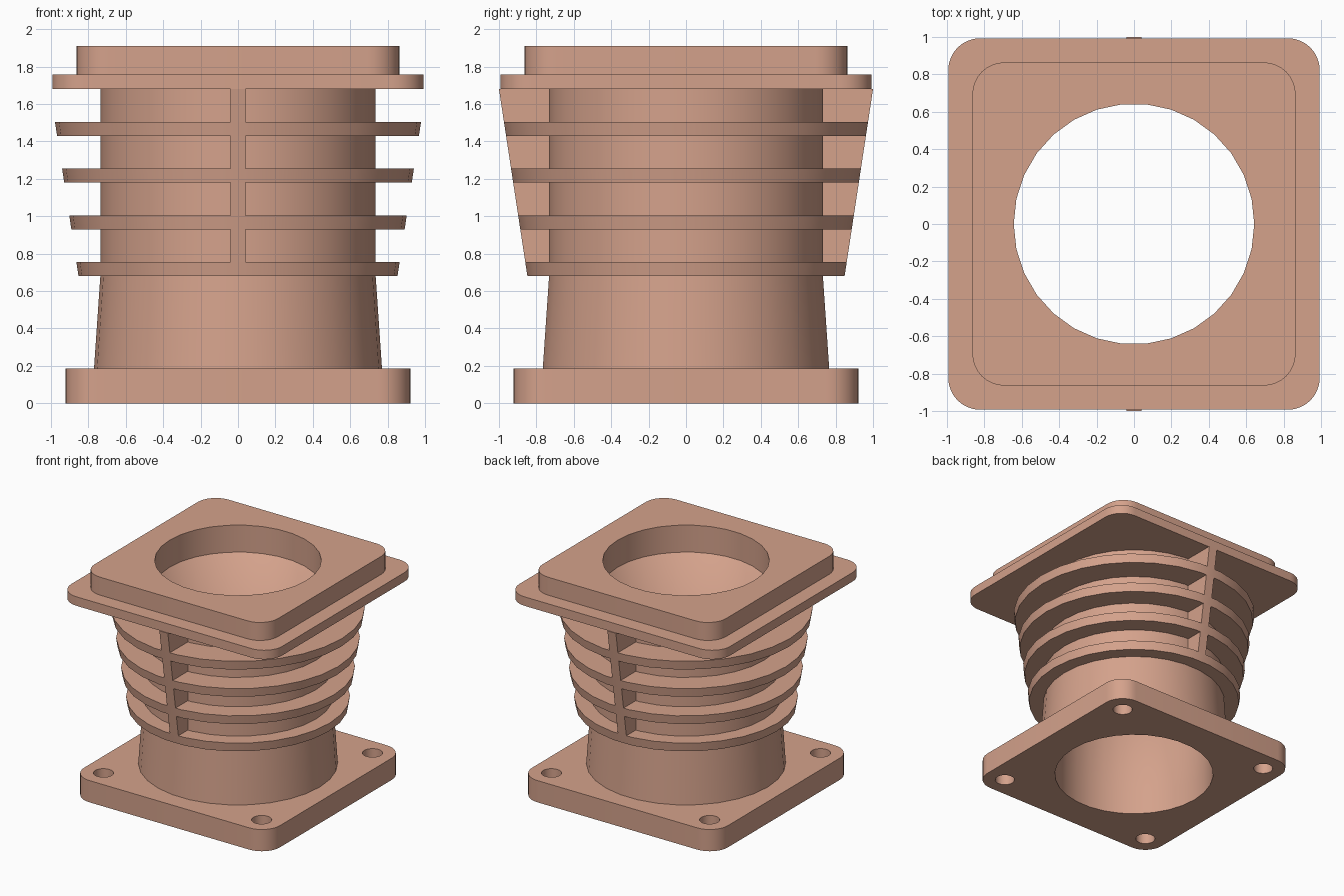
import bpy, bmesh, math
from math import cos, sin, pi

if "Cube" in bpy.data.objects:
    bpy.data.objects.remove(bpy.data.objects["Cube"])

SIDES = 30
BORE = 0.643
FLANGE_Z = 1.68

mat = bpy.data.materials.new("terracotta")
mat.diffuse_color = (0.66, 0.36, 0.26, 1)
mat.use_nodes = True
mat.node_tree.nodes["Principled BSDF"].inputs["Base Color"].default_value = mat.diffuse_color


def finish(name, bm):
    bmesh.ops.recalc_face_normals(bm, faces=bm.faces)
    mesh = bpy.data.meshes.new(name)
    bm.to_mesh(mesh)
    bm.free()
    mesh.materials.append(mat)
    obj = bpy.data.objects.new(name, mesh)
    bpy.context.collection.objects.link(obj)
    bpy.ops.object.select_all(action='DESELECT')
    obj.select_set(True)
    bpy.context.view_layer.objects.active = obj
    bpy.ops.object.shade_smooth_by_angle(angle=math.radians(30))
    return obj


def circle(r, n, cx=0, cy=0):
    return [(cx + r * cos(2 * pi * i / n), cy + r * sin(2 * pi * i / n)) for i in range(n)]


def rounded_square(half, r, steps=8):
    pts = []
    for q, (sx, sy) in enumerate([(1, 1), (-1, 1), (-1, -1), (1, -1)]):
        for i in range(steps + 1):
            a = (q + i / steps) * pi / 2
            pts.append((sx * (half - r) + r * cos(a), sy * (half - r) + r * sin(a)))
    return pts


def plate(name, z0, z1, loops):
    """Flat plate: first loop is the outline, the others are holes."""
    bm = bmesh.new()
    edges = []
    for loop in loops:
        vs = [bm.verts.new((x, y, z0)) for x, y in loop]
        edges += [bm.edges.new((vs[i - 1], vs[i])) for i in range(len(vs))]
    bmesh.ops.triangle_fill(bm, edges=edges, use_beauty=True, normal=(0, 0, 1))
    ext = bmesh.ops.extrude_face_region(bm, geom=bm.faces[:], use_keep_orig=True)
    top = [g for g in ext["geom"] if isinstance(g, bmesh.types.BMVert)]
    bmesh.ops.translate(bm, verts=top, vec=(0, 0, z1 - z0))
    return finish(name, bm)


def lathe(name, profile):
    bm = bmesh.new()
    rings = [[bm.verts.new((x, y, z)) for x, y in circle(r, SIDES)] for r, z in profile]
    for a, b in zip(rings, rings[1:]):
        for i in range(SIDES):
            bm.faces.new((a[i - 1], a[i], b[i], b[i - 1]))
    return finish(name, bm)


def taper(z):
    """Reach of ribs and fins at height z."""
    return 1.0 - 0.152 * (FLANGE_Z - z)


# Barrel with four tapered cooling fins and an inner bore
fins = [(0.68 + 0.25 * i, 0.755 + 0.25 * i) for i in range(4)]
profile = [(BORE, FLANGE_Z), (BORE, 0.185), (0.77, 0.185)]
for lo, hi in fins:
    k = cos(pi / SIDES)
    profile += [(0.736, lo), (taper(lo) / k, lo), (taper(hi) / k, hi), (0.736, hi)]
profile += [(0.736, FLANGE_Z), (BORE, FLANGE_Z)]
barrel = lathe("finned_barrel", profile)
bm = bmesh.new()
bm.from_mesh(barrel.data)
bmesh.ops.remove_doubles(bm, verts=bm.verts, dist=1e-5)
bmesh.ops.recalc_face_normals(bm, faces=bm.faces)
bm.to_mesh(barrel.data)
bm.free()

# Vertical ribs filling the gaps between fins, front and back
for side, label in ((-1, "front"), (1, "back")):
    bm = bmesh.new()
    for i in range(4):
        lo = fins[i][1]
        hi = fins[i + 1][0] if i < 3 else FLANGE_Z
        section = [(0.70, lo), (taper(lo), lo), (taper(hi), hi), (0.70, hi)]
        l, r = [[bm.verts.new((x, side * y, z)) for y, z in section] for x in (-0.04, 0.04)]
        bm.faces.new(l)
        bm.faces.new(r[::-1])
        for j in range(4):
            bm.faces.new((l[j - 1], l[j], r[j], r[j - 1]))
    finish(label + "_rib", bm)

# Square base with four bolt holes, upper flange and raised cap
bolts = [circle(0.078, 24, sx * 0.745, sy * 0.745) for sx in (-1, 1) for sy in (-1, 1)]
plate("base_plate", 0, 0.185, [rounded_square(0.922, 0.17), circle(BORE, SIDES)] + bolts)
plate("upper_flange", FLANGE_Z, 1.757, [rounded_square(0.993, 0.17), circle(BORE, SIDES)])
plate("top_cap", 1.757, 1.91, [rounded_square(0.864, 0.17), circle(BORE, SIDES)])
